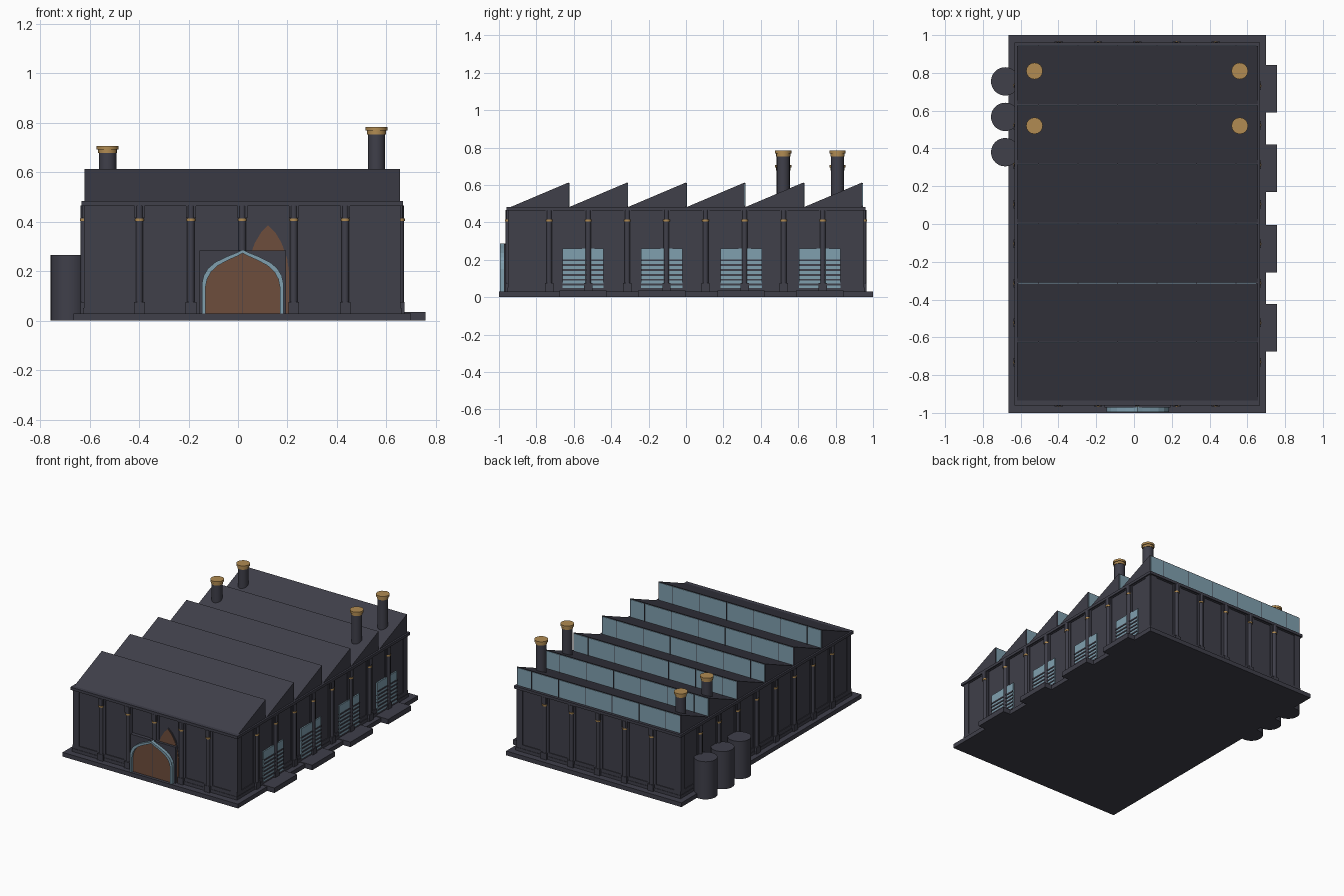
import bpy, math

if "Cube" in bpy.data.objects:
    bpy.data.objects.remove(bpy.data.objects["Cube"])


def material(name, rgb):
    m = bpy.data.materials.new(name)
    m.use_nodes = True
    m.diffuse_color = (*rgb, 1)
    m.node_tree.nodes["Principled BSDF"].inputs["Base Color"].default_value = (*rgb, 1)
    return m


slate = material("dark slate", (0.05, 0.05, 0.068))
glass = material("blue glass", (0.215, 0.35, 0.43))
wood = material("brown wood", (0.155, 0.075, 0.045))
brass = material("brass", (0.44, 0.26, 0.085))


def mesh(name, verts, faces, mat):
    data = bpy.data.meshes.new(name)
    data.from_pydata(verts, [], faces)
    data.materials.append(mat)
    obj = bpy.data.objects.new(name, data)
    bpy.context.collection.objects.link(obj)
    return obj


def box(name, x0, x1, y0, y1, z0, z1, mat=slate):
    x0, x1 = sorted((x0, x1))
    y0, y1 = sorted((y0, y1))
    base = [(x0, y0), (x1, y0), (x1, y1), (x0, y1)]
    verts = [(x, y, z) for z in (z0, z1) for x, y in base]
    sides = [(i, (i + 1) % 4, (i + 1) % 4 + 4, i + 4) for i in range(4)]
    return mesh(name, verts, [(3, 2, 1, 0), (4, 5, 6, 7)] + sides, mat)


def cylinder(name, x, y, z0, z1, r, mat=slate, sides=16):
    bpy.ops.mesh.primitive_cylinder_add(vertices=sides, radius=r, depth=z1 - z0,
                                        location=(x, y, (z0 + z1) / 2))
    obj = bpy.context.object
    obj.name = name
    obj.data.materials.append(mat)
    bpy.ops.object.shade_smooth_by_angle(angle=math.radians(50))
    return obj


def plate(name, outline, y0, y1, mat):
    """Extrude an x-z outline between two depths."""
    n = len(outline)
    verts = [(x, y, z) for y in (y0, y1) for x, z in outline]
    faces = [tuple(range(n)), tuple(range(2 * n - 1, n - 1, -1))]
    faces += [(i, i + n, (i + 1) % n + n, (i + 1) % n) for i in range(n)]
    return mesh(name, verts, faces, mat)


def ring(name, outer, inner, y0, y1, mat):
    """Extrude the open band between two matching x-z outlines."""
    n = len(outer)
    verts = [(x, y, z) for y in (y0, y1) for o in (outer, inner) for x, z in o]
    faces = []
    for i in range(n - 1):
        a, b, c, d = i, i + n, i + 2 * n, i + 3 * n
        faces += [(a, a + 1, b + 1, b), (c, d, d + 1, c + 1),
                  (a, c, c + 1, a + 1), (b, b + 1, d + 1, d)]
    return mesh(name, verts, faces, mat)


def mirrored(half, cx):
    """Close a half outline (bottom to apex) across its centre line."""
    return [(cx + x, z) for x, z in half] + [(cx - x, z) for x, z in half[-2::-1]]


CX, HX, HY = 0.0175, 0.635, 0.946
BASE, EAVES, RIDGE = 0.03, 0.48, 0.613

# Plinth, body and horizontal mouldings
box("plinth", -0.665, 0.70, -1, 1, 0, BASE)


def band(name, grow, z0, z1):
    box(name, CX - HX - grow, CX + HX + grow, -HY - grow, HY + grow, z0, z1)


band("body", 0, BASE, EAVES)
band("base_course", 0.008, BASE, 0.052)
band("lower_rail", 0.005, 0.052, 0.078)
band("upper_rail", 0.005, 0.458, 0.466)
band("cornice", 0.015, 0.464, EAVES + 0.003)


# Four walls: pilasters with brass collars, and framed bays
def wall(name, to_xy, half, depth, count, step, mid):
    def wall_box(part, u0, u1, d, z0, z1):
        (xa, ya), (xb, yb) = to_xy(u0, depth - 0.01), to_xy(u1, depth + d)
        box(f"{name}_{part}", xa, xb, ya, yb, z0, z1)

    for i in range(count):
        u = mid + (i - (count - 1) / 2) * step
        x, y = to_xy(u, depth + 0.004)
        wall_box("stile", u - 0.033, u + 0.033, 0.005, 0.05, 0.465)
        wall_box("pilaster_base", u - 0.022, u + 0.022, 0.02, BASE, 0.075)
        wall_box("pilaster_head", u - 0.02, u + 0.02, 0.013, 0.416, 0.465)
        cylinder(f"{name}_pilaster", x, y, 0.07, 0.465, 0.015, slate, 12)
        cylinder(f"{name}_collar", x, y, 0.404, 0.414, 0.018, brass, 12)
    for s in (-1, 1):
        edge = mid + s * half
        wall_box("corner_strip", edge, edge - s * 0.045, 0.005, 0.05, 0.465)


wall("front", lambda u, d: (u, -d), HX, HY, 5, 0.208, CX)
wall("back", lambda u, d: (u, d), HX, HY, 5, 0.208, CX)
wall("left", lambda u, d: (CX + d, u), HY, HX, 8, 0.209, 0)
wall("right", lambda u, d: (CX - d, u), HY, HX, 8, 0.209, 0)

# Sawtooth roof with glazed upright faces
TEETH = 6
pitch = 2 * 0.942 / TEETH
x0, x1 = CX - 0.638, CX + 0.638
for i in range(TEETH):
    ya = -0.942 + i * pitch
    yb = ya + pitch
    verts = [(x, y, z) for x in (x0, x1)
             for y, z in ((ya, EAVES), (yb, EAVES), (yb, RIDGE))]
    mesh("roof_tooth", verts,
         [(0, 2, 1), (3, 4, 5), (0, 1, 4, 3), (1, 2, 5, 4), (2, 0, 3, 5)], slate)
    box("roof_glazing", x0 + 0.006, x1 - 0.006, yb - 0.002, yb + 0.003,
        EAVES + 0.006, RIDGE - 0.005, glass)
    for k in range(6):
        x = CX + (k - 2.5) * 0.209
        box("glazing_bar", x - 0.002, x + 0.002, yb, yb + 0.005, EAVES, RIDGE - 0.003)

# Chimneys
for x, top in ((-0.527, 0.707), (0.56, 0.783)):
    for y in (0.52, 0.81):
        cylinder("chimney", x, y, 0.49, top - 0.008, 0.035)
        cylinder("chimney_collar", x, y, top - 0.03, top - 0.014, 0.038, brass)
        cylinder("chimney_cap", x, y, top - 0.015, top, 0.044, brass)

# Storage tanks on the right side
for y in (0.38, 0.567, 0.755):
    cylinder("storage_tank", -0.682, y, 0, 0.265, 0.075, slate, 32)

# Louvred windows and loading docks on the left side
face = CX + HX
for y in (-0.55, -0.13, 0.295, 0.715):
    box("loading_dock", 0.66, 0.757, y - 0.126, y + 0.126, 0, 0.035)
    box("window_pane", face, face + 0.009, y - 0.11, y + 0.11, 0.048, 0.26, glass)
    for k in range(6):
        z = 0.062 + k * 0.026
        box("window_slat", face, face + 0.013, y - 0.11, y + 0.11, z, z + 0.01)

# Pointed arch behind the main door
pointed = [(0.085, BASE), (0.085, 0.19), (0.077, 0.25), (0.054, 0.315), (0.028, 0.358), (0, 0.386)]
trim = [(x * 1.08, z + (0.006 if z > 0.1 else 0)) for x, z in pointed]
plate("pointed_trim", mirrored(trim, 0.122), -HY - 0.006, -HY, slate)
plate("pointed_door", mirrored(pointed, 0.122), -HY - 0.009, -HY, wood)

# Main door: surround, glazed arch and wooden leaf
DX = 0.019
arch = [(0.165, BASE), (0.165, 0.15), (0.158, 0.182), (0.14, 0.212),
        (0.11, 0.237), (0.065, 0.259), (0.025, 0.275), (0, 0.287)]
inner = [(x * 0.91, z - (0.014 if z > 0.1 else 0)) for x, z in arch]
box("door_surround", DX - 0.175, DX + 0.175, -0.972, -HY, BASE, 0.284)
ring("door_arch", mirrored(arch, DX), mirrored(inner, DX), -0.995, -0.965, glass)
plate("door_leaf", mirrored(inner, DX), -0.979, -0.97, wood)
box("door_seam", DX - 0.001, DX + 0.001, -0.98, -0.975, BASE, 0.272)
